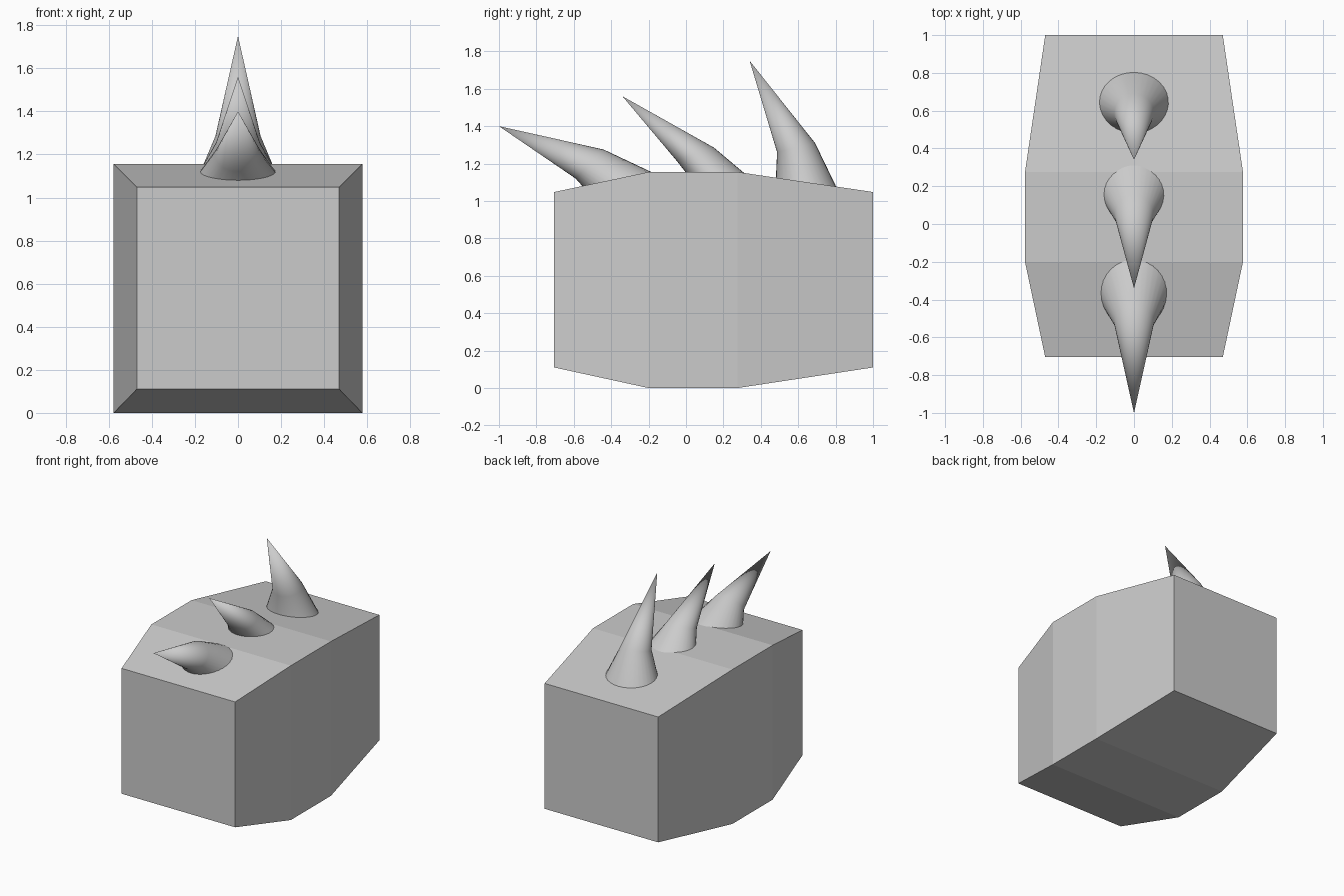
import bpy, bmesh, math
from mathutils import Vector

if "Cube" in bpy.data.objects:
    bpy.data.objects.remove(bpy.data.objects["Cube"])


def make_object(name, bm):
    bmesh.ops.recalc_face_normals(bm, faces=bm.faces)
    mesh = bpy.data.meshes.new(name)
    bm.to_mesh(mesh)
    bm.free()
    obj = bpy.data.objects.new(name, mesh)
    bpy.context.collection.objects.link(obj)
    return obj


def bridge(bm, a, b):
    for i in range(len(a)):
        j = (i + 1) % len(a)
        bm.faces.new((a[i], a[j], b[j], b[i]))


# Body: rectangular sections lofted from front to back (y, half width, low z, high z)
sections = [(-0.705, 0.47, 0.11, 1.048), (-0.2, 0.577, 0, 1.155),
            (0.275, 0.577, 0, 1.155), (1.0, 0.47, 0.11, 1.048)]
bm = bmesh.new()
rings = [[bm.verts.new(p) for p in ((-w, y, lo), (w, y, lo), (w, y, hi), (-w, y, hi))]
         for y, w, lo, hi in sections]
for a, b in zip(rings, rings[1:]):
    bridge(bm, a, b)
bm.faces.new(rings[0])
bm.faces.new(rings[-1])
make_object("body", bm)


# Bent spike: each ring is given by its front and back points (y, z) and half width
def spike(name, ring_data, tip, sides=32):
    bm = bmesh.new()
    loops = []
    for front, back, half_w in ring_data:
        f, b = Vector((0, *front)), Vector((0, *back))
        centre, radius = (f + b) / 2, (b - f) / 2
        loops.append([bm.verts.new(centre + radius * math.cos(t) + Vector((half_w * math.sin(t), 0, 0)))
                      for t in (2 * math.pi * i / sides for i in range(sides))])
    bridge(bm, *loops)
    bm.faces.new(loops[0])
    apex = bm.verts.new((0, *tip))
    for i in range(sides):
        bm.faces.new((loops[1][i], loops[1][(i + 1) % sides], apex))
    obj = make_object(name, bm)
    bpy.ops.object.select_all(action='DESELECT')
    obj.select_set(True)
    bpy.context.view_layer.objects.active = obj
    bpy.ops.object.shade_smooth_by_angle(angle=math.radians(35))


spike("front_spike", [((-0.51, 1.03), (-0.10, 1.115), 0.21),
                      ((-0.59, 1.12), (-0.44, 1.275), 0.107)], (-1.0, 1.40))
spike("middle_spike", [((0.04, 1.10), (0.37, 1.10), 0.19),
                       ((-0.05, 1.215), (0.15, 1.285), 0.103)], (-0.34, 1.56))
spike("back_spike", [((0.475, 1.0), (0.84, 1.0), 0.225),
                     ((0.487, 1.26), (0.69, 1.31), 0.105)], (0.34, 1.75))
